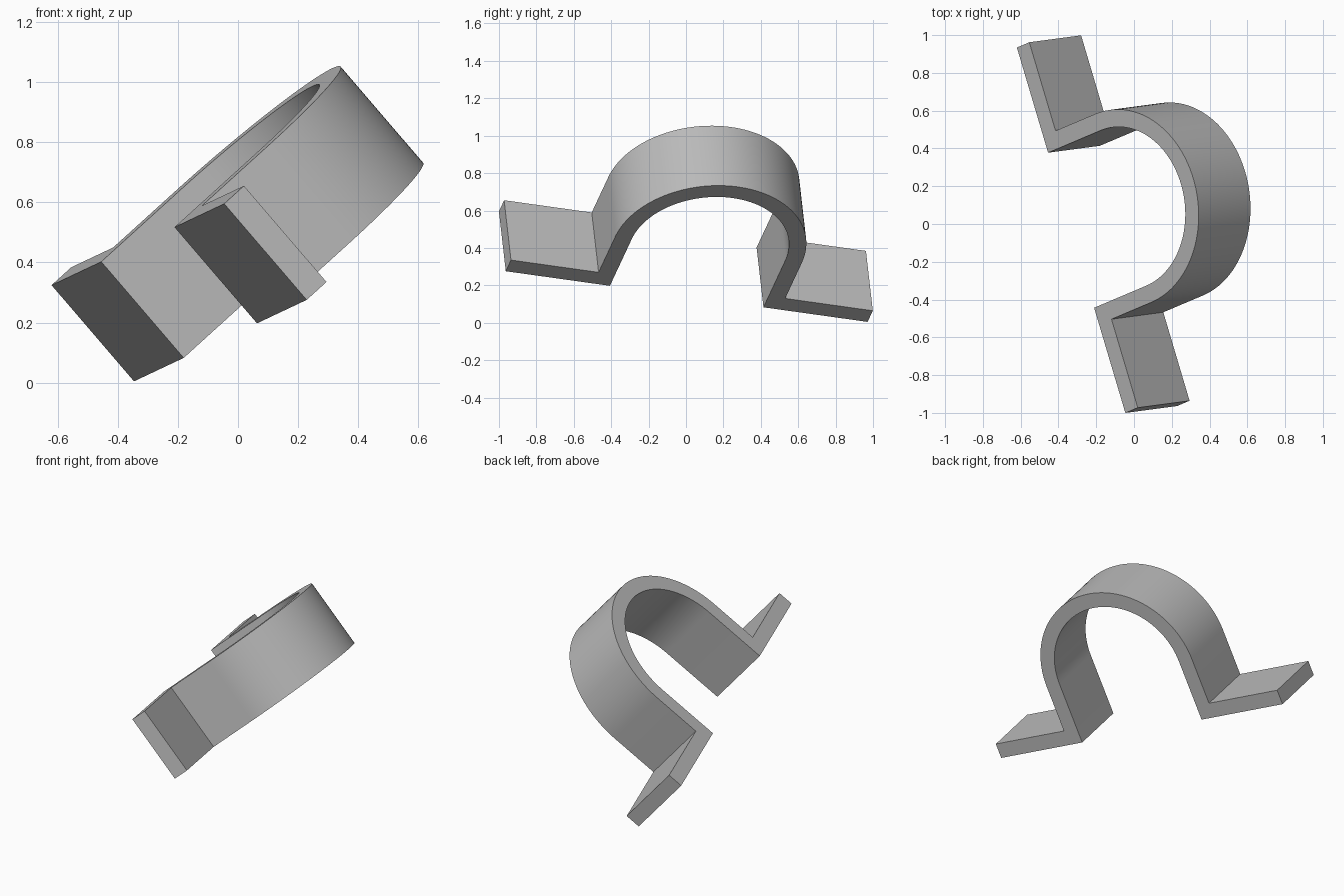
import bpy, bmesh, math
from mathutils import Matrix, Vector

cube = bpy.data.objects.get("Cube")
if cube:
    bpy.data.objects.remove(cube, do_unlink=True)

# Bracket dimensions
INNER, OUTER = 0.432, 0.525       # arch radii
THICK = OUTER - INNER             # strap thickness
AXIS = 0.39                       # height of arch centre above the feet
HALF = 1.018                      # half span over both feet
WIDTH = 0.423                     # strap width
SEGMENTS = 64

# Single flat colour
grey = bpy.data.materials.new("plain_grey")
grey.use_nodes = True
colour = (0.5, 0.5, 0.5, 1)
grey.diffuse_color = colour
grey.node_tree.nodes["Principled BSDF"].inputs["Base Color"].default_value = colour


def arc(radius):
    """Half circle from the +x side over the top to the -x side."""
    steps = [math.pi * i / SEGMENTS for i in range(SEGMENTS + 1)]
    return [(radius * math.cos(a), AXIS + radius * math.sin(a)) for a in steps]


# Closed strap outline: outer side, then back along the inner side
outer = [(HALF, 0), (HALF, THICK), (OUTER, THICK)] + arc(OUTER)
outer += [(-OUTER, THICK), (-HALF, THICK), (-HALF, 0)]
inner = [(-INNER, 0)] + arc(INNER)[::-1] + [(INNER, 0)]

# Extrude the outline across the strap width
bm = bmesh.new()
face = bm.faces.new([bm.verts.new((x, 0, z)) for x, z in outer + inner])
result = bmesh.ops.extrude_face_region(bm, geom=[face])
moved = [v for v in result["geom"] if isinstance(v, bmesh.types.BMVert)]
bmesh.ops.translate(bm, vec=(0, WIDTH, 0), verts=moved)
bmesh.ops.recalc_face_normals(bm, faces=bm.faces)
mesh = bpy.data.meshes.new("pipe_clamp")
bm.to_mesh(mesh)
bm.free()
mesh.materials.append(grey)

clamp = bpy.data.objects.new("pipe_clamp", mesh)
bpy.context.collection.objects.link(clamp)

# Tilted placement: span, width and height directions
span = Vector((0.282, -0.950, 0.133)).normalized()
across = Vector((0.650, 0.083, -0.756))
up = span.cross(across).normalized()
across = up.cross(span)
turn = Matrix((span, across, up)).transposed().to_4x4()
clamp.matrix_world = Matrix.Translation((-0.333, -0.033, 0.46)) @ turn

# Smooth arch with crisp strap edges
bpy.context.view_layer.objects.active = clamp
clamp.select_set(True)
bpy.ops.object.shade_smooth_by_angle(angle=math.radians(30))
